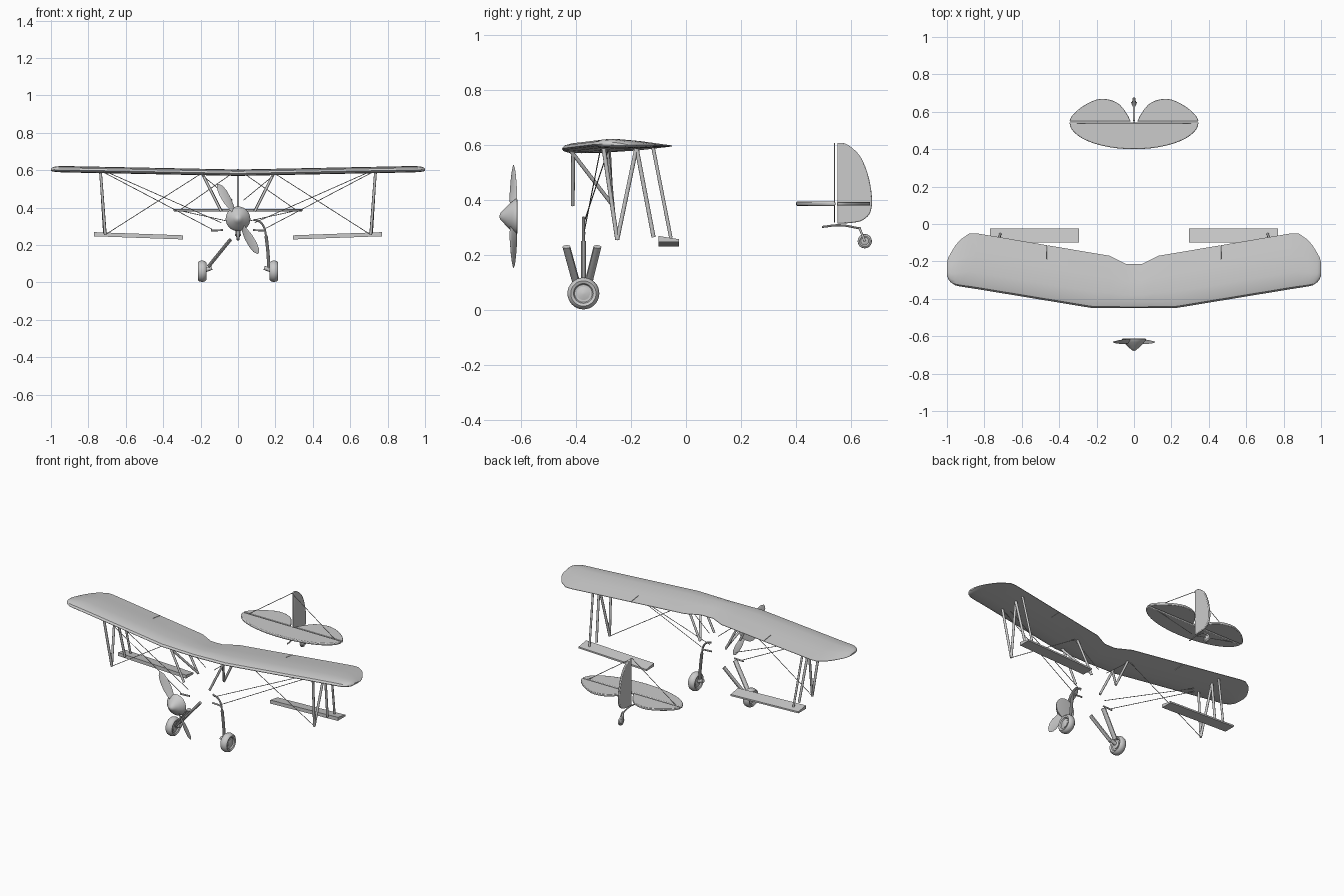
import bpy, bmesh
from math import pi, sin, cos, radians
from mathutils import Vector, Matrix

cube = bpy.data.objects.get("Cube")
if cube:
    bpy.data.objects.remove(cube)


def finish(name, bm, smooth=True):
    bmesh.ops.recalc_face_normals(bm, faces=bm.faces)
    mesh = bpy.data.meshes.new(name)
    bm.to_mesh(mesh)
    bm.free()
    obj = bpy.data.objects.new(name, mesh)
    bpy.context.collection.objects.link(obj)
    if smooth:
        shade(obj)
    return obj


def select(obj):
    bpy.ops.object.select_all(action='DESELECT')
    obj.select_set(True)
    bpy.context.view_layer.objects.active = obj


def shade(obj):
    select(obj)
    bpy.ops.object.shade_smooth_by_angle(angle=radians(35))


def loft(name, rings, smooth=True):
    """Skin a row of equal closed rings and cap both ends."""
    bm = bmesh.new()
    rows = [[bm.verts.new(p) for p in ring] for ring in rings]
    n = len(rows[0])
    for a, b in zip(rows, rows[1:]):
        for i in range(n):
            j = (i + 1) % n
            bm.faces.new((a[i], a[j], b[j], b[i]))
    bm.faces.new(rows[0])
    bm.faces.new(rows[-1][::-1])
    return finish(name, bm, smooth)


def lathe(name, profile, centre, axis, steps=32):
    """Spin (radius, along) points around the x or y axis."""
    rings = []
    for r, h in profile:
        ring = []
        for i in range(steps):
            c, s = r * cos(2 * pi * i / steps), r * sin(2 * pi * i / steps)
            offset = (h, c, s) if axis == 'x' else (c, h, s)
            ring.append(Vector(centre) + Vector(offset))
        rings.append(ring)
    return loft(name, rings)


def rod(name, a, b, r, flat=1.0, segments=12, smooth=True):
    """Straight bar from a to b; flat stretches its section."""
    a, b = Vector(a), Vector(b)
    d = b - a
    bm = bmesh.new()
    bmesh.ops.create_cone(bm, cap_ends=True, segments=segments, radius1=r,
                          radius2=r, depth=d.length)
    place = Matrix.Translation((a + b) / 2) @ d.to_track_quat('Z', 'Y').to_matrix().to_4x4()
    bm.transform(place @ Matrix.Diagonal((flat, 1, 1, 1)))
    return finish(name, bm, smooth)


def rods(name, a, b, r, **options):
    """A bar on each side of the aircraft."""
    for side, s in (("left", 1), ("right", -1)):
        rod(f"{side}_{name}", (a[0] * s, *a[1:]), (b[0] * s, *b[1:]), r, **options)


def pipe(name, points, r):
    curve = bpy.data.curves.new(name, 'CURVE')
    curve.dimensions = '3D'
    curve.bevel_depth, curve.bevel_resolution, curve.use_fill_caps = r, 3, True
    spline = curve.splines.new('BEZIER')
    spline.bezier_points.add(len(points) - 1)
    for bp, p in zip(spline.bezier_points, points):
        bp.co = p
        bp.handle_left_type = bp.handle_right_type = 'AUTO'
    obj = bpy.data.objects.new(name, curve)
    bpy.context.collection.objects.link(obj)
    select(obj)
    bpy.ops.object.convert(target='MESH')
    shade(bpy.context.object)


def rounded(points, steps=5):
    """Smooth open curve through a few outline points."""
    p = [Vector(q) for q in points]
    p = [p[0]] + p + [p[-1]]
    out = []
    for a, b, c, d in zip(p, p[1:], p[2:], p[3:]):
        for k in range(steps):
            t = k / steps
            out.append(0.5 * (2 * b + (c - a) * t + (2 * a - 5 * b + 4 * c - d) * t * t
                              + (3 * b - a - 3 * c + d) * t ** 3))
    return out + [p[-1]]


def slab(name, outline, thickness, to_space):
    """Flat tail surface with a rounded rim."""
    rings = [[to_space(u, v, h * thickness / 2) for u, v in outline] for h in (-1, 1)]
    obj = loft(name, rings, False)
    bevel = obj.modifiers.new("rim", 'BEVEL')
    bevel.width, bevel.segments = thickness * 0.3, 2
    shade(obj)


# Upper wing: tapered plan, slight dihedral, trailing-edge cutout
airfoil = [(0, 0), (.03, .5), (.12, .85), (.3, 1), (.6, .72), (1, 0.06),
           (1, -.06), (.6, -.45), (.3, -.55), (.1, -.5), (.02, -.25)]
half = [(0, -.45, -.215, 1), (.04, -.45, -.215, 1), (.13, -.45, -.17, 1),
        (.22, -.45, -.155, 1), (.84, -.348, -.05, 1), (.88, -.342, -.05, 1),
        (.93, -.334, -.085, 1), (.955, -.328, -.115, .95), (.98, -.312, -.155, .8),
        (.993, -.295, -.18, .6), (1, -.275, -.205, .3)]
stations = [(-x, *rest) for x, *rest in half[:0:-1]] + half
wing = loft("upper_wing", [
    [(x, le + t * (te - le), .583 + .02 * abs(x) + .022 * h * k - .004 * t)
     for t, h in airfoil] for x, le, te, k in stations], False)

# Aileron gaps in the upper wing
for s in (1, -1):
    corners = [(.465 * s, -.09, .6), (.465 * s, -.188, .6),
               (.84 * s, -.122, .6), (.84 * s, -.03, .6)]
    for a, b in zip(corners, corners[1:]):
        cutter = rod("gap_cutter", a, b, .08, .02, 4, False)
        cutter.hide_render = True
        gap = wing.modifiers.new("gap", 'BOOLEAN')
        gap.operation, gap.solver, gap.object = 'DIFFERENCE', 'EXACT', cutter
        select(wing)
        bpy.ops.object.modifier_apply(modifier=gap.name)
        bpy.data.objects.remove(cutter)
shade(wing)

# Lower ailerons
for side, s in (("left", 1), ("right", -1)):
    loft(f"{side}_lower_aileron", [
        [(x * s, -.1, z + .022), (x * s, -.025, z + .01),
         (x * s, -.025, z), (x * s, -.1, z)] for x, z in ((.295, .23), (.77, .247))], False)

# Interplane struts and aileron links
foot = (.71, -.25, .255)
rods("front_strut", (.735, -.30, .59), foot, .0075)
rods("diagonal_strut", (.735, -.18, .59), foot, .0075)
rods("rear_strut", (.735, -.18, .59), (.71, -.118, .265), .0075)
rods("aileron_link", (.735, -.12, .592), (.715, -.055, .262), .0065)

# Centre-section struts
rods("front_centre_strut", (.19, -.41, .58), (.09, -.412, .38), .007)
rods("diagonal_centre_strut", (.19, -.42, .58), (.09, -.27, .385), .007)
rods("rear_centre_strut", (.19, -.28, .58), (.09, -.27, .38), .007)

# Wing bracing wires
rods("landing_wire", (.72, -.31, .59), (.14, -.37, .285), .002, segments=6)
rods("inner_landing_wire", (.70, -.28, .59), (.09, -.37, .32), .002, segments=6)
rods("flying_wire", foot, (.2, -.28, .58), .002, segments=6)
rods("centre_wire", (.2, -.29, .58), (.03, -.28, .44), .002, segments=6)

# Propeller and spinner
hub = Vector((0, -.62, .34))
lathe("spinner", [(.002, -.058), (.012, -.055), (.022, -.045), (.038, -.03),
                  (.055, -.012), (.064, 0), (.066, .006), (.05, .008)], hub, 'y')
for index in range(2):
    turn = Matrix.Rotation(radians(-30) + pi * index, 4, 'Y')
    rings = []
    for r, chord, pitch in ((.03, .012, 50), (.07, .02, 40), (.11, .026, 30),
                            (.16, .025, 22), (.195, .018, 18), (.215, .004, 15)):
        twist = Matrix.Rotation(radians(pitch), 4, 'Z')
        rings.append([hub + Vector((0, -.008, 0)) + turn @ (twist @ Vector(
            (chord * cos(a * pi / 6), .14 * chord * sin(a * pi / 6), r)))
            for a in range(12)])
    loft(f"propeller_blade_{index + 1}", rings)

# Main wheels with hubs and axles
tyre = [(.018, -.012), (.032, -.012), (.036, -.019), (.046, -.023), (.054, -.016),
        (.058, 0), (.054, .016), (.046, .023), (.036, .019), (.032, .012), (.018, .012)]
for side, s in (("left", 1), ("right", -1)):
    centre = (.192 * s, -.373, .06)
    lathe(f"{side}_wheel", tyre, centre, 'x')
    lathe(f"{side}_wheel_hub", [(.006, -.02), (.024, -.015), (.024, .015), (.006, .02)],
          centre, 'x', 20)
    rod(f"{side}_axle", (.14 * s, -.373, .078), centre, .011)

# Undercarriage legs: a V on the right, a single bent leg on the left
rod("right_front_leg", (-.04, -.435, .23), (-.158, -.395, .085), .009, 1.7)
rod("right_rear_leg", (-.04, -.322, .23), (-.158, -.358, .085), .009, 1.7)
pipe("left_leg", [(.165, -.373, .07), (.16, -.373, .16), (.15, -.373, .25)], .009)
pipe("left_leg_top", [(.15, -.373, .25), (.137, -.373, .30), (.115, -.373, .325),
                      (.085, -.373, .335)], .0055)
rods("body_fitting", (.08, -.37, .28), (.145, -.37, .277), .005)

# Tailplane and elevators
def flat(u, v, h):
    return (u, v, .386 + h)


front = [(.345 * cos(pi * i / 24), .543 - .143 * sin(pi * i / 24)) for i in range(25)]
slab("tailplane", front, .015, flat)
edge = rounded([(.018, .549), (.04, .592), (.085, .645), (.15, .668), (.21, .662),
                (.28, .625), (.33, .58), (.345, .549)])
for side, s in (("left", 1), ("right", -1)):
    slab(f"{side}_elevator", [(u * s, v) for u, v in edge], .014, flat)

# Rudder
fin = rounded([(.55, .608), (.585, .602), (.632, .56), (.662, .49), (.676, .41),
               (.67, .355), (.64, .325), (.595, .316), (.55, .314)])
slab("rudder", fin, .013, lambda u, v, h: (h, u, v))

# Tail bracing wires
rods("upper_tail_wire", (0, .54, .605), (.31, .54, .388), .002, segments=6)
rods("lower_tail_wire", (.02, .54, .32), (.31, .54, .384), .002, segments=6)

# Tailwheel on its spring
pipe("tail_spring", [(0, .495, .302), (0, .56, .308), (0, .635, .296)], .004)
for s in (1, -1):
    rod("tailwheel_fork", (.004 * s, .63, .3), (.012 * s, .65, .25), .004)
lathe("tailwheel", [(.005, -.01), (.014, -.006), (.019, -.009), (.025, -.005),
                    (.026, 0), (.025, .005), (.019, .009), (.014, .006), (.005, .01)],
      (0, .65, .25), 'x', 24)
